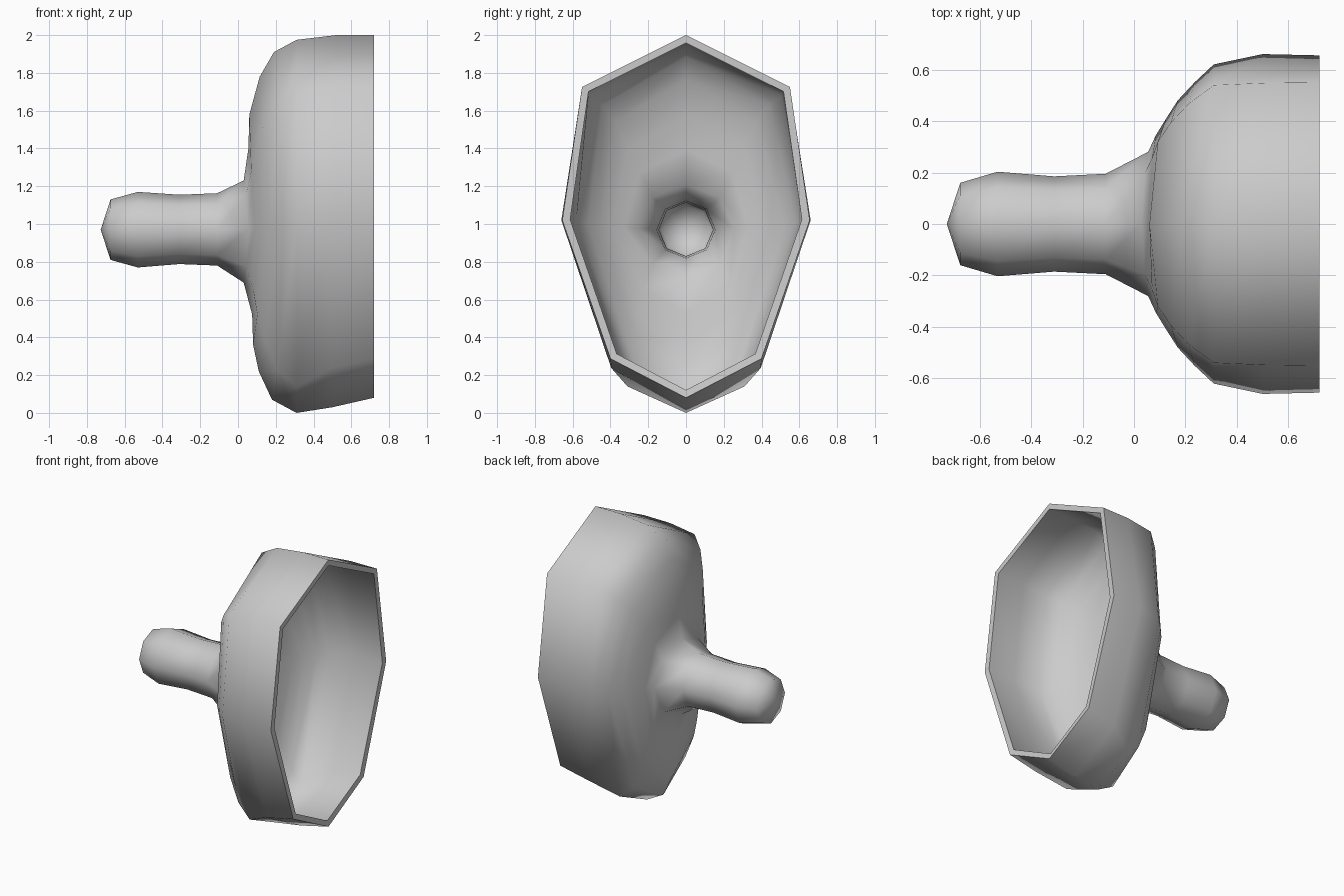
import bpy, bmesh, math

if "Cube" in bpy.data.objects:
    bpy.data.objects.remove(bpy.data.objects["Cube"])

# Each ring: top (x, z), side (x, y), bottom (x, z),
# then how the upper and lower diagonal corners bulge (y, z factors).
R = 0.707
ROUND = (R, R, R, R)
rings = [
    (-0.675, 1.13, -0.675, 0.16, -0.675, 0.81, ROUND),
    (-0.53, 1.17, -0.53, 0.203, -0.53, 0.77, ROUND),
    (-0.31, 1.155, -0.31, 0.185, -0.31, 0.788, ROUND),
    (-0.11, 1.163, -0.11, 0.195, -0.11, 0.78, ROUND),
    (0.03, 1.23, 0.055, 0.28, 0.03, 0.69, ROUND),
    (0.055, 1.40, 0.085, 0.345, 0.075, 0.52, (0.74, 0.71, R, R)),
    (0.06, 1.58, 0.125, 0.41, 0.08, 0.36, (0.78, 0.71, 0.66, 0.74)),
    (0.115, 1.78, 0.17, 0.48, 0.11, 0.22, (0.82, 0.71, 0.60, 0.78)),
    (0.19, 1.91, 0.235, 0.55, 0.18, 0.07, (0.85, 0.71, 0.53, 0.83)),
    (0.31, 1.975, 0.31, 0.62, 0.31, 0.0, (0.87, 0.72, 0.50, 0.86)),
    (0.52, 2.0, 0.50, 0.66, 0.50, 0.03, (0.83, 0.72, 0.60, 0.79)),
    (0.72, 2.0, 0.72, 0.655, 0.72, 0.08, (0.84, 0.72, 0.61, 0.78)),
]


def ring_points(tx, tz, sx, sy, bx, bz, f):
    sz = 0.97 + 0.05 * min(1, max(0, sx / 0.5))
    half = [
        (tx, 0, tz),
        ((tx + sx) / 2, sy * f[0], sz + (tz - sz) * f[1]),
        (sx, sy, sz),
        ((bx + sx) / 2, sy * f[2], sz + (bz - sz) * f[3]),
        (bx, 0, bz),
    ]
    return half + [(x, -y, z) for x, y, z in half[3:0:-1]]


# Loft the eight-sided rings, closed by a blunt tip at the handle end
bm = bmesh.new()
loops = [[bm.verts.new(p) for p in ring_points(*r)] for r in rings]
tip = bm.verts.new((-0.727, 0, 0.97))
for i in range(8):
    j = (i + 1) % 8
    bm.faces.new((tip, loops[0][i], loops[0][j]))
    for a, b in zip(loops, loops[1:]):
        bm.faces.new((a[i], b[i], b[j], a[j]))
bmesh.ops.recalc_face_normals(bm, faces=bm.faces)
# Make sure the normals point outward (tip faces -x)
bm.normal_update()
if tip.link_faces[0].normal.x > 0:
    bmesh.ops.reverse_faces(bm, faces=bm.faces)

mesh = bpy.data.meshes.new("hollow_cup")
bm.to_mesh(mesh)
bm.free()
cup = bpy.data.objects.new("hollow_cup", mesh)
bpy.context.collection.objects.link(cup)

# Wall thickness, growing inward
wall = cup.modifiers.new("wall", 'SOLIDIFY')
wall.thickness = 0.042
wall.offset = -1
bpy.context.view_layer.objects.active = cup
cup.select_set(True)
bpy.ops.object.modifier_apply(modifier="wall")
bpy.ops.object.shade_smooth_by_angle(angle=math.radians(62))
